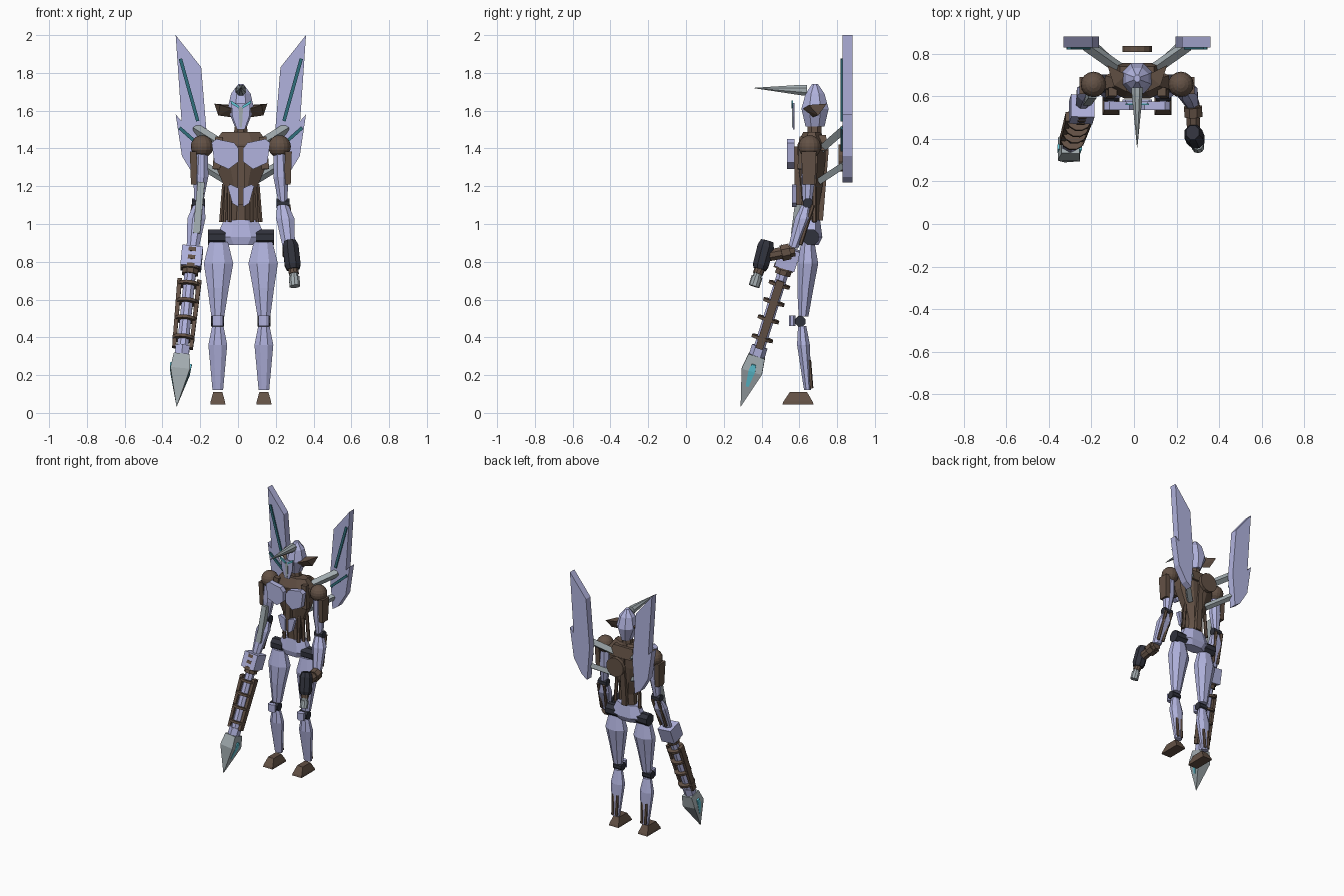
import bpy, bmesh, math
from mathutils import Vector

cube = bpy.data.objects.get("Cube")
if cube:
    bpy.data.objects.remove(cube, do_unlink=True)

CX = 0.015  # body centre line


def material(name, rgb):
    m = bpy.data.materials.new(name)
    m.use_nodes = True
    m.diffuse_color = (*rgb, 1)
    m.node_tree.nodes["Principled BSDF"].inputs["Base Color"].default_value = (*rgb, 1)
    return m


LAV = material("pale lavender armour", (0.44, 0.45, 0.73))
BROWN = material("brown frame", (0.125, 0.083, 0.06))
GREY = material("steel grey", (0.36, 0.41, 0.43))
DARK = material("dark joints", (0.03, 0.032, 0.045))
CYAN = material("bright cyan", (0.12, 0.58, 0.7))
TEAL = material("dark teal", (0.03, 0.16, 0.2))


def finish(name, bm, mat):
    bmesh.ops.recalc_face_normals(bm, faces=bm.faces)
    me = bpy.data.meshes.new(name)
    bm.to_mesh(me)
    bm.free()
    me.materials.append(mat)
    ob = bpy.data.objects.new(name, me)
    bpy.context.collection.objects.link(ob)
    return ob


def skin(name, rings, mat):
    """Join rings of points into a closed skin."""
    bm = bmesh.new()
    rows = [[bm.verts.new(p) for p in r] for r in rings]
    n = len(rows[0])
    for a, b in zip(rows, rows[1:]):
        for i in range(n):
            j = (i + 1) % n
            bm.faces.new((a[i], a[j], b[j], b[i]))
    bm.faces.new(rows[0])
    bm.faces.new(rows[-1][::-1])
    return finish(name, bm, mat)


def unit_ring(n):
    r = 1 / math.cos(math.pi / n)
    angles = [(i + 0.5) * math.tau / n for i in range(n)]
    return [(r * math.cos(a), r * math.sin(a)) for a in angles]


def column(name, stations, mat, n=8, s=1):
    """Stations are (x, y, z, half width, half depth), level cross-sections."""
    skin(name, [[(CX + s * x + hx * a, y + hy * b, z) for a, b in unit_ring(n)]
                for x, y, z, hx, hy in stations], mat)


def frame(p, q):
    d = (q - p).normalized()
    ref = Vector((0, 1, 0)) if abs(d.x) > 0.9 else Vector((1, 0, 0))
    u = (ref - d * ref.dot(d)).normalized()
    return u, d.cross(u)


def beam(name, p, q, stations, mat, n=8, s=1):
    """Stations are (fraction along, half width, half depth), square to the axis."""
    p, q = [Vector((CX + s * v[0], v[1], v[2])) for v in (p, q)]
    u, w = frame(p, q)
    skin(name, [[p.lerp(q, t) + u * hx * a + w * hy * b for a, b in unit_ring(n)]
                for t, hx, hy in stations], mat)


def rod(name, p, q, r, mat, n=8, s=1):
    beam(name, p, q, [(0, r, r), (1, r, r)], mat, n, s)


def plate(name, outline, y0, y1, mat, s=1):
    """Front-view outline with thickness in y."""
    skin(name, [[(CX + s * x, y, z) for x, z in outline] for y in (y0, y1)], mat)


def stripe(name, a, b, w, y0, y1, mat, s):
    a, b = Vector(a), Vector(b)
    k = (b - a).normalized().orthogonal() * w
    plate(name, [a + k, b + k, b - k, a - k], y0, y1, mat, s)


def hull(name, pts, mat, s=1):
    bm = bmesh.new()
    for x, y, z in pts:
        bm.verts.new((CX + s * x, y, z))
    bmesh.ops.convex_hull(bm, input=bm.verts)
    return finish(name, bm, mat)


# Head, face and horn
column("head", [(0, .683, 1.515, .032, .05), (0, .683, 1.61, .07, .072),
                (0, .683, 1.69, .052, .05), (0, .683, 1.74, .014, .016)], LAV)
plate("face_mask", [(-.05, 1.64), (.05, 1.64), (.045, 1.57), (.02, 1.5),
                    (-.02, 1.5), (-.045, 1.57)], .566, .575, LAV)
plate("face_ridge", [(-.012, 1.62), (.012, 1.62), (.006, 1.51), (-.006, 1.51)],
      .561, .566, GREY)
beam("horn", (0, .64, 1.708), (0, .36, 1.72),
     [(0, .027, .029), (.1, .026, .028), (1, .001, .001)], GREY)
column("neck", [(0, .68, 1.46, .04, .04), (0, .68, 1.53, .03, .035)], BROWN)

# Torso and pelvis
column("torso", [(0, .66, 1.02, .055, .04), (0, .66, 1.1, .05, .045),
                 (0, .665, 1.2, .088, .057), (0, .665, 1.32, .14, .072),
                 (0, .665, 1.42, .15, .075), (0, .665, 1.487, .1, .045)], BROWN)
plate("sternum", [(-.02, 1.41), (.02, 1.41), (.02, 1.1), (-.02, 1.1)], .575, .62, BROWN)
column("shoulder_blade_block", [(0, .72, 1.39, .11, .035), (0, .71, 1.47, .08, .03)], BROWN, 4)
rod("back_drum", (0, .808, 1.35), (0, .835, 1.35), .07, BROWN, 14)
rod("spine", (0, .705, 1.02), (0, .735, 1.39), .02, BROWN, 4)
column("pelvis", [(0, .66, .89, .09, .042), (0, .665, .93, .13, .057),
                  (0, .665, 1.02, .09, .045)], LAV)

for s, side in ((1, "left_"), (-1, "right_")):
    # Head details
    hull(side + "ear_fin", [(.05, .62, 1.61), (.05, .70, 1.63), (.05, .67, 1.565),
                            (.14, .745, 1.637), (.12, .70, 1.575), (.11, .65, 1.63)], BROWN, s)
    plate(side + "eye", [(.008, 1.625), (.055, 1.655), (.052, 1.637), (.01, 1.612)],
          .558, .566, CYAN, s)

    # Chest and belly armour
    plate(side + "chest_plate", [(.012, 1.40), (.035, 1.43), (.13, 1.45), (.155, 1.43),
                                 (.14, 1.325), (.065, 1.29), (.012, 1.33)], .535, .575, LAV, s)
    plate(side + "belly_plate", [(.012, 1.19), (.055, 1.21), (.07, 1.2),
                                 (.045, 1.11), (.012, 1.09)], .56, .585, LAV, s)
    rod(side + "rib_strut", (.115, .62, 1.46), (.13, .61, 1.29), .02, BROWN, 4, s)
    for k in range(3):
        rod(side + "waist_cable", (.06 + .014 * k, .63 + .025 * k, 1.21),
            (.06 + .022 * k, .62 + .03 * k, 1.01), .011, BROWN, 6, s)

    # Wings with stripes and struts
    plate(side + "wing", [(.345, 2.0), (.21, 1.83), (.18, 1.47), (.2, 1.22), (.245, 1.25),
                          (.312, 1.36), (.345, 1.58), (.314, 1.545)], .828, .881, LAV, s)
    stripe(side + "wing_stripe_upper", (.32, 1.875), (.228, 1.545), .009, .819, .828, TEAL, s)
    stripe(side + "wing_stripe_lower", (.325, 1.51), (.19, 1.39), .009, .819, .828, TEAL, s)
    rod(side + "wing_strut_upper", (.07, .72, 1.40), (.24, .84, 1.505), .02, GREY, 4, s)
    rod(side + "wing_strut_lower", (.07, .71, 1.23), (.21, .84, 1.315), .017, GREY, 4, s)

    # Hips and legs
    rod(side + "hip_joint", (.08, .66, .93), (.175, .66, .93), .042, DARK, 8, s)
    column(side + "thigh", [(.118, .645, .905, .05, .035), (.118, .645, .79, .078, .055),
                            (.12, .632, .66, .056, .043), (.122, .622, .51, .034, .026)], LAV, 8, s)
    rod(side + "knee_joint", (.088, .605, .485), (.158, .605, .485), .028, DARK, 8, s)
    column(side + "kneecap", [(.122, .562, .46, .028, .018),
                              (.122, .562, .515, .028, .018)], LAV, 8, s)
    column(side + "shin", [(.122, .615, .46, .03, .022), (.122, .622, .36, .05, .034),
                           (.122, .644, .12, .028, .019)], LAV, 8, s)
    for k in (-1, 1):
        rod(side + "calf_piston", (.122 + .018 * k, .652, .28),
            (.122 + .015 * k, .664, .13), .009, BROWN, 6, s)
    column(side + "foot", [(.122, .593, .045, .04, .082), (.122, .593, .06, .038, .077),
                           (.122, .595, .11, .024, .046)], BROWN, 4, s)

    # Shoulders and upper arms
    bm = bmesh.new()
    bmesh.ops.create_uvsphere(bm, u_segments=16, v_segments=10, radius=.06)
    bmesh.ops.translate(bm, verts=bm.verts, vec=(CX + s * .205, .655, 1.41))
    finish(side + "shoulder", bm, BROWN)
    column(side + "upper_arm", [(.208, .65, 1.38, .034, .036), (.212, .648, 1.25, .04, .038),
                                (.222, .642, 1.12, .024, .025)], LAV, 8, s)
    column(side + "arm_pad", [(.247, .65, 1.21, .017, .032),
                              (.252, .65, 1.385, .018, .04)], BROWN, 4, s)
    rod(side + "elbow_joint", (.19, .645, 1.11), (.258, .645, 1.11), .026, DARK, 8, s)
    column(side + "forearm", [(.222, .637, 1.1, .03, .026), (.235, .62, 1.03, .048, .044),
                              (.255, .567, .87, .032, .026)], LAV, 8, s)
    for k in (-1, 1):
        rod(side + "forearm_cable", (.228 + .025 * k, .672, 1.1),
            (.25 + .02 * k, .605, .89), .01, BROWN, 6, s)

# Left hand weapon: wrist, dark body, muzzle
rod("left_wrist", (.26, .575, .86), (.265, .42, .83), .031, BROWN, 8)
rod("left_wrist_cuff", (.262, .55, .855), (.264, .505, .845), .042, BROWN, 8)
beam("hand_blaster", (.26, .43, .91), (.277, .39, .76),
     [(0, .03, .034), (.2, .042, .044), (.85, .042, .042), (1, .034, .034)], DARK)
rod("blaster_collar", (.275, .394, .77), (.281, .38, .735), .026, BROWN, 10)
rod("blaster_neck", (.279, .384, .745), (.283, .373, .71), .022, GREY, 10)
rod("blaster_muzzle", (.282, .376, .72), (.286, .36, .67), .028, GREY, 10)

# Right arm lance: sleeve, core, rails, rings, blade
TOP, TIP = Vector((-.255, .555, .87)), Vector((-.34, .29, .035))
U, W = frame(TOP, TIP)


def on_lance(t, u=0, w=0):
    return TOP.lerp(TIP, t) + U * u + W * w


rod("right_arm_strip", (-.21, .61, 1.22), (-.235, .575, .95), .019, GREY, 4)
rod("lance_sleeve", on_lance(0), on_lance(.125), .055, LAV, 4)
for t in (.01, .06, .11):
    rod("lance_sleeve_band", on_lance(t, w=.005), on_lance(t + .025, w=.005), .053, BROWN, 12)
rod("lance_collar", on_lance(.12), on_lance(.165), .042, BROWN, 8)
rod("lance_core", on_lance(.12), on_lance(.66), .03, LAV, 8)
for k in (-1, 1):
    beam("lance_rail", on_lance(.2, .052 * k), on_lance(.63, .045 * k),
         [(0, .012, .022), (1, .01, .02)], BROWN, 4)
for t in (.22, .33, .44, .56):
    rod("lance_ring", on_lance(t), on_lance(t + .018), .058, BROWN, 12)
rod("lance_socket", on_lance(.62), on_lance(.72), .037, LAV, 6)
beam("lance_blade", on_lance(.68), on_lance(1),
     [(0, .042, .045), (.3, .052, .056), (1, .001, .001)], GREY, 4)
for k in (-1, 1):
    beam("lance_blade_glow", on_lance(.73, .05 * k), on_lance(.87, .026 * k),
         [(0, .008, .012), (.3, .011, .018), (1, .006, .008)], CYAN, 4)
